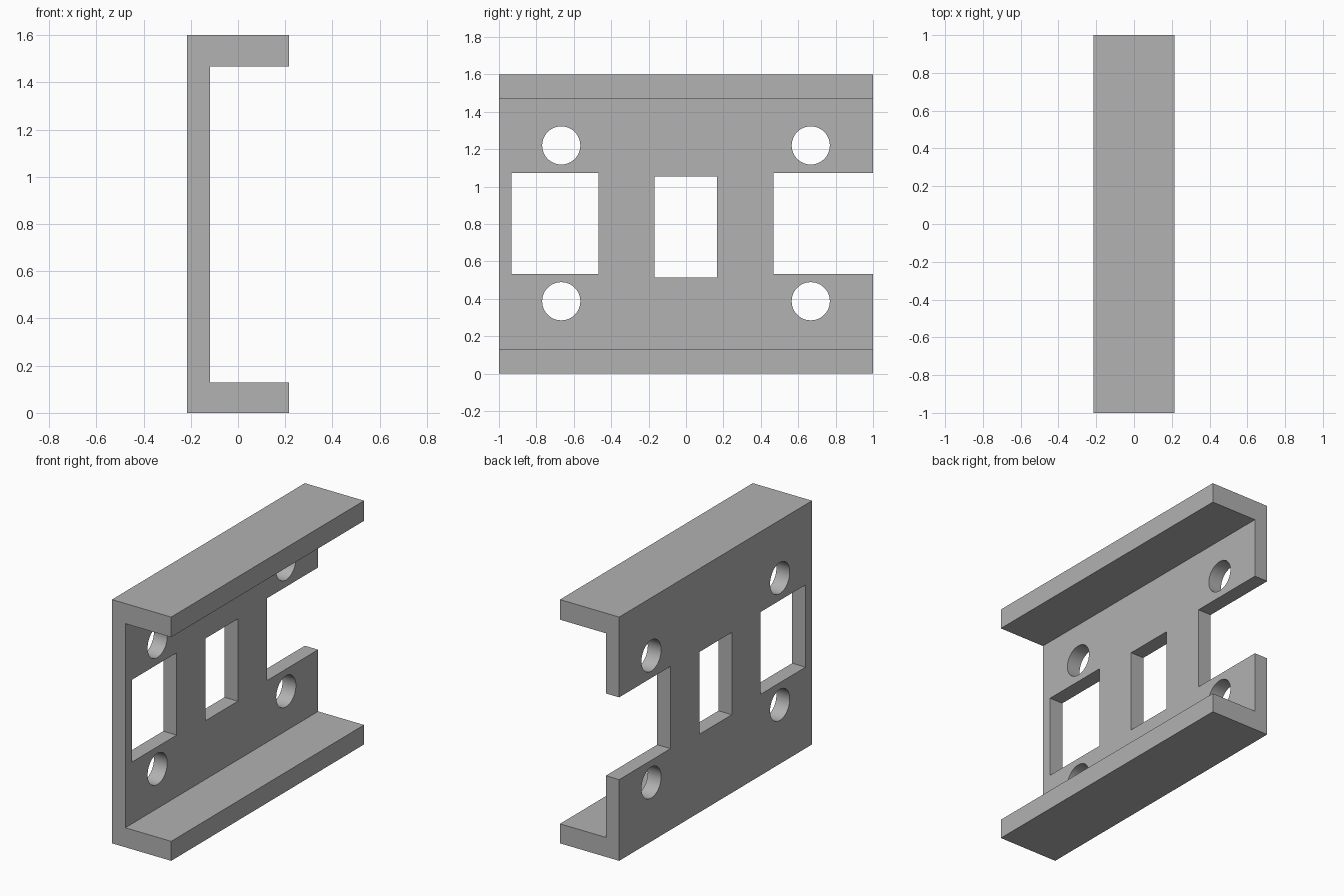
import bpy
import math
from mathutils import Matrix

default = bpy.data.objects.get("Cube")
if default:
    bpy.data.objects.remove(default, do_unlink=True)

GREY = (0.445, 0.445, 0.445, 1.0)
metal = bpy.data.materials.new("plain grey")
metal.use_nodes = True
metal.diffuse_color = GREY
metal.node_tree.nodes["Principled BSDF"].inputs["Base Color"].default_value = GREY

HALF_X, WEB_X = 0.215, -0.118
HEIGHT, LOW, HIGH = 1.6, 0.128, 1.468


def add_object(name, mesh):
    obj = bpy.data.objects.new(name, mesh)
    bpy.context.collection.objects.link(obj)
    return obj


def extrude_along_y(name, profile, half):
    """Prism from an (x, z) profile, running from -half to half in y."""
    n = len(profile)
    verts = [(x, y, z) for y in (-half, half) for x, z in profile]
    faces = [tuple(range(n)), tuple(reversed(range(n, 2 * n)))]
    faces += [(i, i + n, (i + 1) % n + n, (i + 1) % n) for i in range(n)]
    mesh = bpy.data.meshes.new(name)
    mesh.from_pydata(verts, [], faces)
    return add_object(name, mesh)


def box_cutter(y0, y1, z0, z1):
    centre = (-HALF_X, (y0 + y1) / 2, (z0 + z1) / 2)
    bpy.ops.mesh.primitive_cube_add(size=1, location=centre)
    obj = bpy.context.object
    obj.scale = (0.5, y1 - y0, z1 - z0)
    return obj


def hole_cutter(y, z):
    bpy.ops.mesh.primitive_cylinder_add(
        vertices=48, radius=0.102, depth=0.5,
        location=(-HALF_X, y, z), rotation=(0, math.pi / 2, 0))
    return bpy.context.object


# C-shaped channel: web on the -x side, flanges at top and bottom
channel = extrude_along_y("channel_bracket", [
    (-HALF_X, 0), (HALF_X, 0), (HALF_X, LOW), (WEB_X, LOW),
    (WEB_X, HIGH), (HALF_X, HIGH), (HALF_X, HEIGHT), (-HALF_X, HEIGHT)], 1)
channel.data.materials.append(metal)

# Two windows, an open notch at the back end, four round holes
cutters = [box_cutter(-0.933, -0.468, 0.533, 1.073),
           box_cutter(-0.168, 0.167, 0.513, 1.053),
           box_cutter(0.467, 1.2, 0.533, 1.073)]
cutters += [hole_cutter(y, z) for y in (-0.667, 0.667) for z in (0.387, 1.22)]

for cutter in cutters:
    cutter.name = "opening_cutter"
    cutter.hide_render = True
    cutter.data.materials.append(metal)
    cut = channel.modifiers.new("opening", 'BOOLEAN')
    cut.operation = 'DIFFERENCE'
    cut.solver = 'EXACT'
    cut.object = cutter

# Bake the cuts and remove the cutters
bpy.context.view_layer.update()
graph = bpy.context.evaluated_depsgraph_get()
baked = bpy.data.meshes.new_from_object(channel.evaluated_get(graph))
channel.modifiers.clear()
channel.data = baked
for cutter in cutters:
    bpy.data.objects.remove(cutter, do_unlink=True)

# Smooth hole walls, crisp edges elsewhere
bpy.ops.object.select_all(action='DESELECT')
channel.select_set(True)
bpy.context.view_layer.objects.active = channel
bpy.ops.object.shade_smooth_by_angle(angle=math.radians(30))
